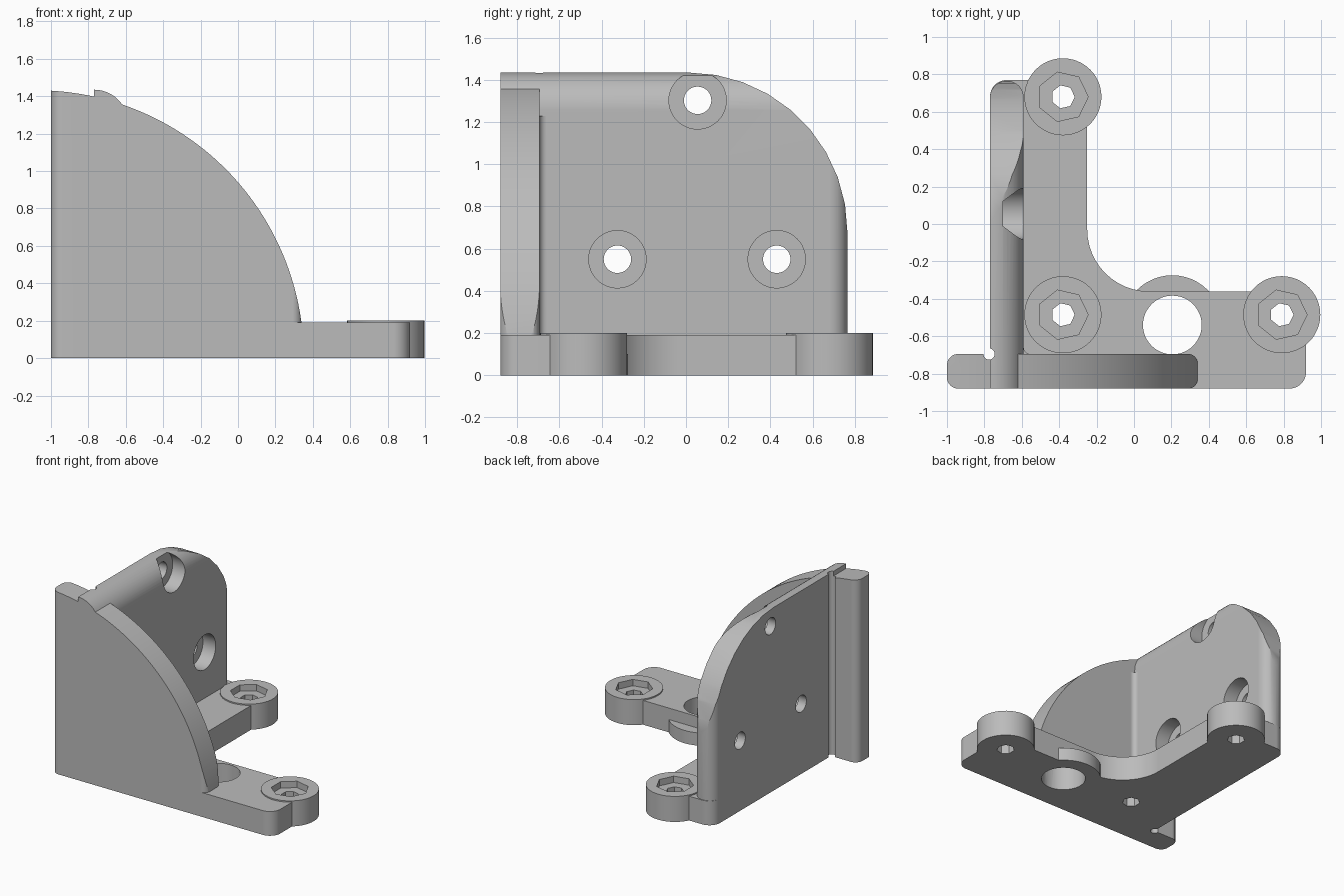
import bpy, bmesh
from math import cos, sin, pi, tan, sqrt, radians
from mathutils import Vector

cube = bpy.data.objects.get("Cube")
if cube:
    bpy.data.objects.remove(cube, do_unlink=True)

grey = bpy.data.materials.new("plain_grey")
grey.use_nodes = True
grey.diffuse_color = (0.5, 0.5, 0.5, 1)
grey.node_tree.nodes["Principled BSDF"].inputs["Base Color"].default_value = (0.5, 0.5, 0.5, 1)


def rounded(corners, steps=12):
    """Outline from (a, b, radius) corners; works on inner and outer corners."""
    out = []
    for i, (a, b, r) in enumerate(corners):
        p = Vector((a, b))
        if r == 0:
            out.append(p)
            continue
        u = (Vector(corners[i - 1][:2]) - p).normalized()
        v = (Vector(corners[(i + 1) % len(corners)][:2]) - p).normalized()
        half = u.angle(v) / 2
        centre = p + (u + v).normalized() * (r / sin(half))
        start = p + u * (r / tan(half)) - centre
        sweep = start.angle_signed(p + v * (r / tan(half)) - centre)
        for k in range(steps + 1):
            t = -sweep * k / steps
            out.append(centre + Vector((start.x * cos(t) - start.y * sin(t),
                                        start.x * sin(t) + start.y * cos(t))))
    return out


def circle(a, b, r, n=48):
    return [(a + r * cos(2 * pi * k / n), b + r * sin(2 * pi * k / n)) for k in range(n)]


def prism(name, outline, axis, lo, hi):
    """Extrude a flat outline along one axis."""
    place = {"x": lambda a, b, h: (h, a, b),
             "y": lambda a, b, h: (a, h, b),
             "z": lambda a, b, h: (a, b, h)}[axis]
    bm = bmesh.new()
    low = [bm.verts.new(place(a, b, lo)) for a, b in outline]
    high = [bm.verts.new(place(a, b, hi)) for a, b in outline]
    bm.faces.new(low)
    bm.faces.new(high)
    for i in range(len(low)):
        j = (i + 1) % len(low)
        bm.faces.new((low[i], low[j], high[j], high[i]))
    bmesh.ops.recalc_face_normals(bm, faces=bm.faces)
    mesh = bpy.data.meshes.new(name)
    bm.to_mesh(mesh)
    bm.free()
    mesh.materials.append(grey)
    ob = bpy.data.objects.new(name, mesh)
    bpy.context.collection.objects.link(ob)
    return ob


def combine(target, tool, operation):
    mod = target.modifiers.new("combine", "BOOLEAN")
    mod.operation, mod.solver, mod.object = operation, "EXACT", tool
    bpy.context.view_layer.objects.active = target
    bpy.ops.object.modifier_apply(modifier=mod.name)
    bpy.data.objects.remove(tool, do_unlink=True)


# L-shaped base plate
BASE = 0.19
bracket = prism("corner_bracket", rounded([
    (-0.77, -0.88, 0), (0.92, -0.88, 0.09), (0.92, -0.36, 0),
    (-0.25, -0.36, 0.33), (-0.25, 0.77, 0), (-0.77, 0.77, 0.09)]), "z", 0, BASE)

# Side wall: big rear arc, rounded inner top edge, rounded rear edge
wall = prism("side_wall", rounded([
    (-0.88, 0, 0), (0.765, 0, 0), (0.765, 1.435, 0.755), (-0.88, 1.435, 0)], 9), "x", -0.8, -0.5)
combine(wall, prism("wall_section", rounded([
    (-0.77, -0.1, 0), (-0.59, -0.1, 0), (-0.59, 1.435, 0.178), (-0.77, 1.435, 0)]),
    "y", -1, 1), "INTERSECT")
combine(wall, prism("wall_plan", rounded([
    (-0.77, -0.95, 0), (-0.59, -0.95, 0), (-0.59, 0.765, 0.088), (-0.77, 0.765, 0.088)]),
    "z", -0.1, 1.6), "INTERSECT")

# Front gusset with a curved upper edge and rounded ends
R, CX = 1.432, -1.08
a0, a1 = 0.133, pi / 2 - 0.056
arc = [(CX + R * cos(a0 + (a1 - a0) * k / 40), R * sin(a0 + (a1 - a0) * k / 40)) for k in range(41)]
gusset = prism("front_gusset", [(-1, 0), (0.34, 0)] + arc, "y", -0.95, -0.6)
combine(gusset, prism("gusset_plan", rounded([
    (-1, -0.88, 0.06), (0.34, -0.88, 0.05), (0.34, -0.695, 0.05), (-1, -0.695, 0.06)]),
    "z", -0.1, 1.6), "INTERSECT")

# Small fillet where the wall meets the gusset
fillet = prism("corner_fillet", rounded([
    (-0.63, -0.73, 0), (-0.55, -0.73, 0), (-0.55, -0.695, 0), (-0.59, -0.695, 0.035),
    (-0.59, -0.655, 0), (-0.63, -0.655, 0)], 6), "z", 0, 1.23)

for part in (gusset, wall, fillet):
    combine(bracket, part, "UNION")

# Raised bosses around the screw holes, and the lower ring
SCREWS = [(-0.38, 0.68), (-0.38, -0.485), (0.79, -0.485)]
for x, y in SCREWS:
    combine(bracket, prism("screw_boss", circle(x, y, 0.206), "z", 0, 0.2), "UNION")
combine(bracket, prism("ring_boss", circle(0.205, -0.54, 0.266), "z", 0, 0.1), "UNION")

# Seven-sided nut pockets and screw holes in the base
for x, y in SCREWS:
    combine(bracket, prism("nut_pocket", circle(x, y, 0.135, 7), "z", 0.15, 0.4), "DIFFERENCE")
    combine(bracket, prism("screw_hole", circle(x, y, 0.063, 7), "z", -0.1, 0.4), "DIFFERENCE")
combine(bracket, prism("large_hole", circle(0.205, -0.54, 0.157), "z", -0.1, 0.4), "DIFFERENCE")

# Counterbored holes in the wall
for y, z in [(0.055, 1.303), (-0.325, 0.55), (0.43, 0.55)]:
    combine(bracket, prism("counterbore", circle(y, z, 0.136), "x", -0.7, -0.4), "DIFFERENCE")
    combine(bracket, prism("wall_hole", circle(y, z, 0.065), "x", -0.9, -0.5), "DIFFERENCE")

# Relief groove behind the tab
combine(bracket, prism("relief_groove", circle(-0.775, -0.695, 0.03, 24), "z", -0.1, 1.6), "DIFFERENCE")

# Smooth curves, crisp edges
bpy.ops.object.select_all(action="DESELECT")
bracket.select_set(True)
bpy.context.view_layer.objects.active = bracket
bpy.ops.object.shade_smooth_by_angle(angle=radians(25))
weighted = bracket.modifiers.new("weighted_normals", "WEIGHTED_NORMAL")
weighted.keep_sharp = True
